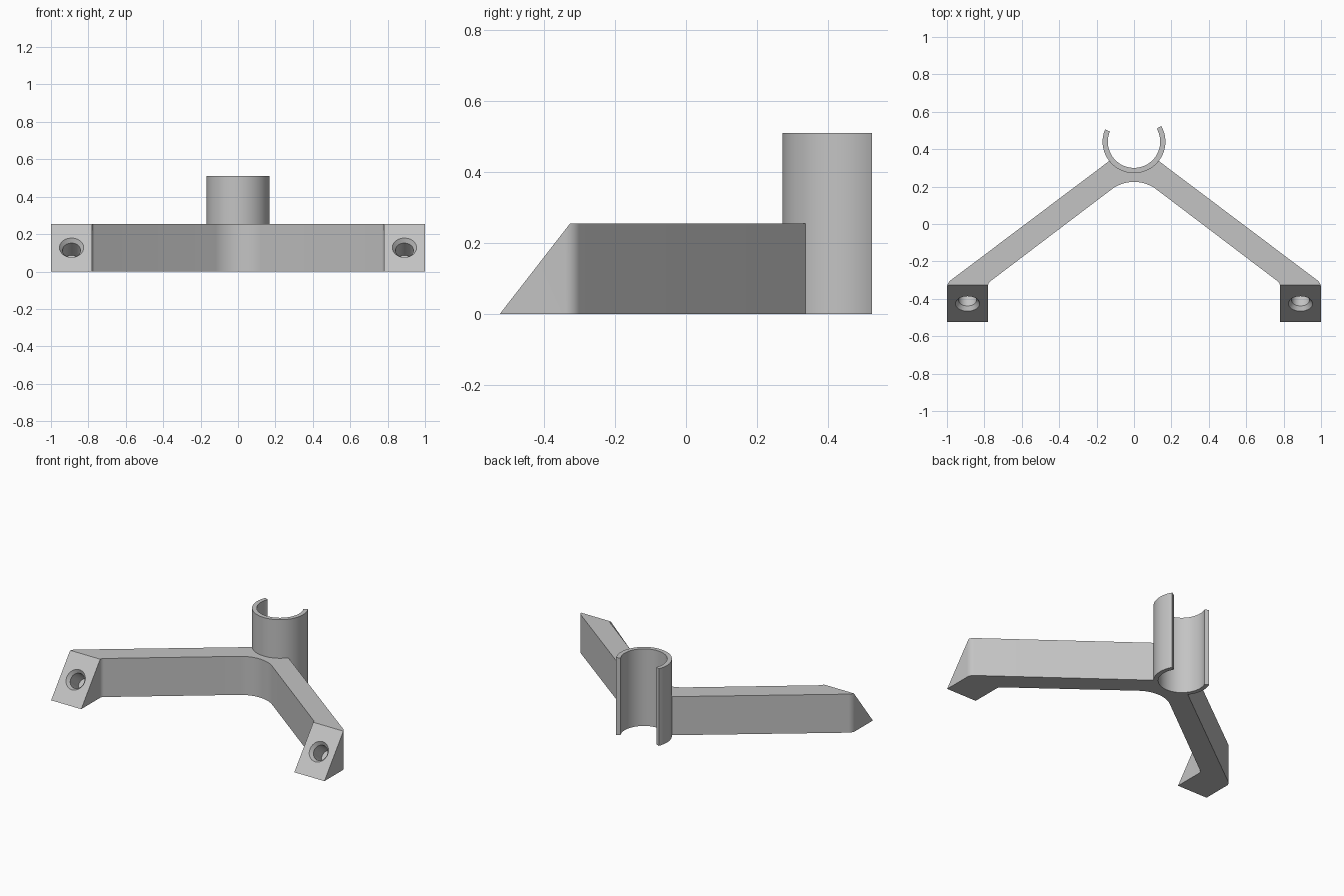
import bpy, bmesh, math
from mathutils import Vector, Matrix

if "Cube" in bpy.data.objects:
    bpy.data.objects.remove(bpy.data.objects["Cube"])

grey = bpy.data.materials.new("light_grey")
grey.use_nodes = True
grey.diffuse_color = (0.55, 0.55, 0.55, 1)
grey.node_tree.nodes["Principled BSDF"].inputs["Base Color"].default_value = grey.diffuse_color

ARM_H, CLIP_H = 0.255, 0.51
CLIP = Vector((0, 0.44))
R_OUT, R_IN = 0.168, 0.14
FRONT, FACE_TOP = -0.525, -0.327


def arc(center, radius, start, end, steps):
    angles = [math.radians(start + (end - start) * i / steps) for i in range(steps + 1)]
    return [center + radius * Vector((math.cos(a), math.sin(a))) for a in angles]


def fillet(before, corner, after, radius, steps=8):
    """Points of a rounded corner between two straight edges."""
    b, c, a = Vector(before), Vector(corner), Vector(after)
    u, v = (b - c).normalized(), (a - c).normalized()
    half = u.angle(v) / 2
    center = c + (u + v).normalized() * radius / math.sin(half)
    p = c + u * radius / math.tan(half) - center
    q = c + v * radius / math.tan(half) - center
    return [center + radius * p.lerp(q, i / steps).normalized() for i in range(steps + 1)]


def prism(points, height):
    bm = bmesh.new()
    base = bm.faces.new([bm.verts.new((p.x, p.y, 0)) for p in points])
    top = bmesh.ops.extrude_face_region(bm, geom=[base])["geom"]
    bmesh.ops.translate(bm, vec=(0, 0, height),
                        verts=[e for e in top if isinstance(e, bmesh.types.BMVert)])
    bmesh.ops.recalc_face_normals(bm, faces=bm.faces)
    return bm


def make_object(name, bm):
    mesh = bpy.data.meshes.new(name)
    bm.to_mesh(mesh)
    bm.free()
    mesh.materials.append(grey)
    obj = bpy.data.objects.new(name, mesh)
    bpy.context.collection.objects.link(obj)
    return obj


def smooth(obj):
    bpy.ops.object.select_all(action="DESELECT")
    obj.select_set(True)
    bpy.context.view_layer.objects.active = obj
    bpy.ops.object.shade_smooth_by_angle(angle=math.radians(30))


# V-shaped bracket: outline of the +x half from the front apex round to the clip seat
slope = -0.758
inner = lambda x: Vector((x, 0.276 + slope * x))
outer = lambda x: Vector((x, 0.442 + slope * x))
apex = fillet(inner(-0.5) * Vector((0, 0)) + Vector((-0.5, inner(0.5).y)), inner(0), inner(0.5), 0.2, 20)
right = apex[10:]
right += fillet(inner(0.3), inner(0.78), (0.78, FRONT), 0.03)
right += [Vector((0.78, FRONT)), Vector((1, FRONT))]
right += fillet((1, FRONT), outer(1), outer(0.5), 0.05)
seat_r = (R_OUT + R_IN) / 2
right += arc(CLIP, seat_r, -38, -90, 16)
left = [Vector((-p.x, p.y)) for p in reversed(right[1:-1])]
bm = prism(right + left, ARM_H)

# Sloped mounting faces on both feet
normal = Vector((0, -ARM_H, FACE_TOP - FRONT)).normalized()
cut = bmesh.ops.bisect_plane(bm, geom=bm.verts[:] + bm.edges[:] + bm.faces[:],
                             plane_co=(0, FRONT, 0), plane_no=normal, clear_outer=True)
edges = [e for e in cut["geom_cut"] if isinstance(e, bmesh.types.BMEdge)]
bmesh.ops.holes_fill(bm, edges=edges)
bmesh.ops.dissolve_degenerate(bm, dist=1e-5, edges=bm.edges[:])
bmesh.ops.recalc_face_normals(bm, faces=bm.faces)
bracket = make_object("bracket", bm)

# Countersunk blind screw holes, square to the sloped faces
bm = bmesh.new()
turn = normal.to_track_quat("Z", "Y").to_matrix().to_4x4()
for side in (-1, 1):
    place = Matrix.Translation((side * 0.89, (FRONT + FACE_TOP) / 2, ARM_H / 2)) @ turn
    rings = []
    for radius, depth in ((0.075, 0.013), (0.048, -0.022), (0.048, -0.13)):
        ring = arc(Vector((0, 0)), radius, 0, 360, 40)[:-1]
        rings.append([bm.verts.new(place @ Vector((p.x, p.y, depth))) for p in ring])
    for low, high in zip(rings, rings[1:]):
        for i in range(40):
            j = (i + 1) % 40
            bm.faces.new((low[i], low[j], high[j], high[i]))
    bm.faces.new(rings[0])
    bm.faces.new(rings[-1])
bmesh.ops.recalc_face_normals(bm, faces=bm.faces)
cutter = make_object("screw_hole_cutter", bm)
cutter.hide_render = True

mod = bracket.modifiers.new("screw_holes", "BOOLEAN")
mod.object = cutter
mod.operation = "DIFFERENCE"
mod.solver = "EXACT"
bpy.context.view_layer.objects.active = bracket
bpy.ops.object.modifier_apply(modifier=mod.name)
bpy.data.objects.remove(cutter)
smooth(bracket)

# Open round clip, with the gap at the back
ends = (-203, 30)
ring = arc(CLIP, R_OUT, *ends, 64) + arc(CLIP, R_IN, *reversed(ends), 64)
smooth(make_object("round_clip", prism(ring, CLIP_H)))
